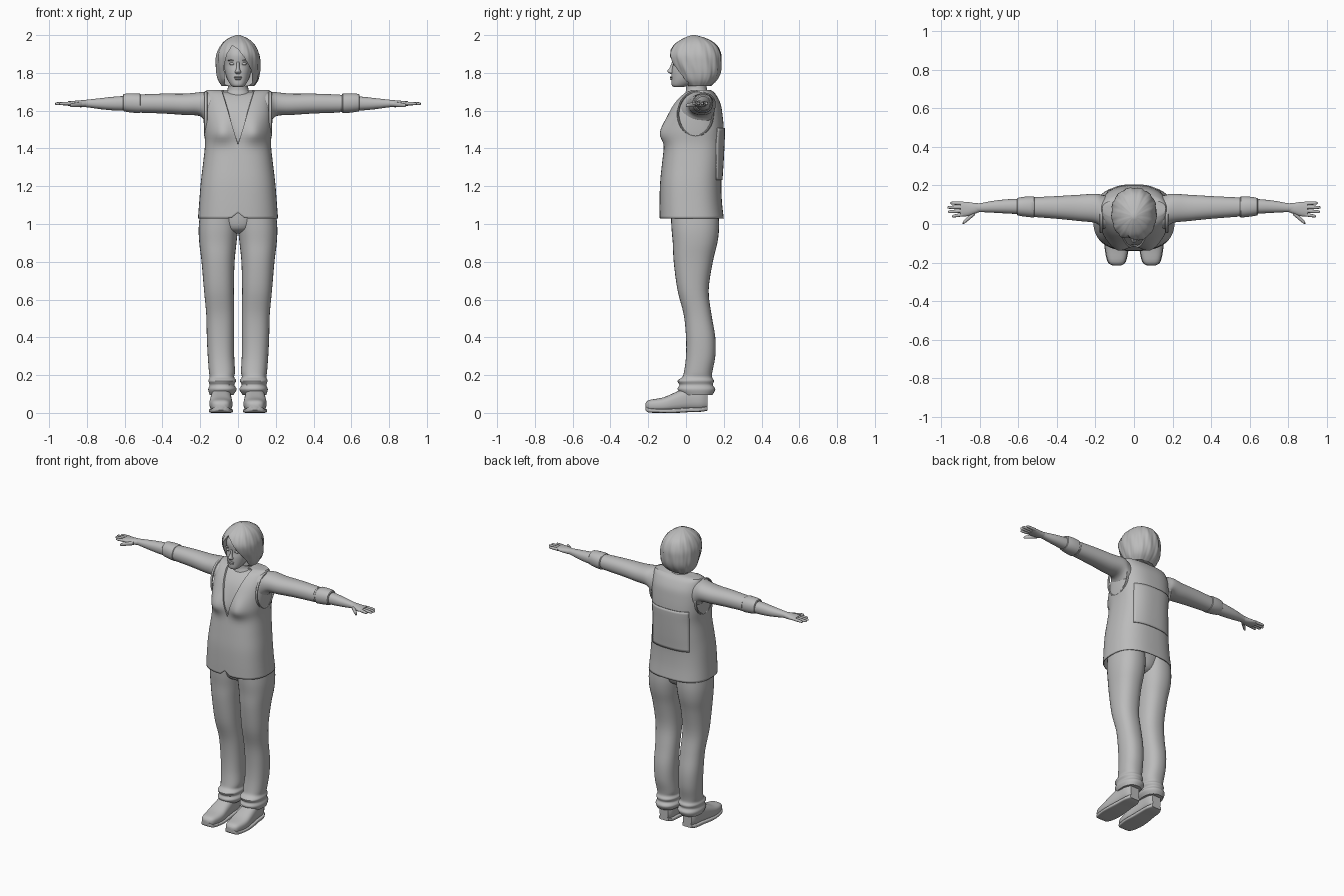
import bpy, bmesh, math
from mathutils import Vector

if "Cube" in bpy.data.objects:
    bpy.data.objects.remove(bpy.data.objects["Cube"])

grey = bpy.data.materials.new("plain grey")
grey.use_nodes = True
grey.diffuse_color = (0.5, 0.5, 0.5, 1)
grey.node_tree.nodes["Principled BSDF"].inputs["Base Color"].default_value = (0.5, 0.5, 0.5, 1)


def finish(obj, mirror=False, angle=40):
    """Material, shading and optional mirroring across x."""
    obj.data.materials.clear()
    obj.data.materials.append(grey)
    bpy.ops.object.select_all(action='DESELECT')
    obj.select_set(True)
    bpy.context.view_layer.objects.active = obj
    bpy.ops.object.shade_smooth_by_angle(angle=math.radians(angle))
    if mirror:
        obj.modifiers.new("mirror", 'MIRROR').use_mirror_merge = False
    return obj


def to_object(name, bm):
    bmesh.ops.recalc_face_normals(bm, faces=bm.faces)
    mesh = bpy.data.meshes.new(name)
    bm.to_mesh(mesh)
    bm.free()
    obj = bpy.data.objects.new(name, mesh)
    bpy.context.collection.objects.link(obj)
    return obj


def smooth_rings(rings, steps):
    """Catmull-Rom interpolation of the ring measurements."""
    out, last = [], len(rings) - 1
    for i in range(last):
        a, b, c, d = (rings[min(max(k, 0), last)] for k in (i - 1, i, i + 1, i + 2))
        for s in range(steps):
            t = s / steps
            out.append([0.5 * (2 * q + (r - p) * t + (2 * p - 5 * q + 4 * r - s4) * t * t
                               + (3 * q - p - 3 * r + s4) * t ** 3)
                        for p, q, r, s4 in zip(a, b, c, d)])
    return out + [list(rings[last])]


def loft(rings, axis='z', power=2.2, sides=32, steps=4, deform=None, open_start=False):
    """Skin of ring sections (position, a min, a max, b min, b max) along an axis."""
    bm = bmesh.new()
    loops = []
    for t, a0, a1, b0, b1 in smooth_rings(rings, steps):
        loop = []
        for k in range(sides):
            ang = 2 * math.pi * k / sides
            c, s = math.cos(ang), math.sin(ang)
            a = (a0 + a1) / 2 + (a1 - a0) / 2 * math.copysign(abs(c) ** (2 / power), c)
            b = (b0 + b1) / 2 + (b1 - b0) / 2 * math.copysign(abs(s) ** (2 / power), s)
            co = Vector({'z': (a, b, t), 'x': (t, a, b), 'y': (a, t, b)}[axis])
            if deform:
                co = deform(co, ang)
            loop.append(bm.verts.new(co))
        loops.append(loop)
    for low, high in zip(loops, loops[1:]):
        for k in range(sides):
            n = (k + 1) % sides
            bm.faces.new((low[k], low[n], high[n], high[k]))
    if not open_start:
        bm.faces.new(loops[0])
    bm.faces.new(loops[-1])
    bmesh.ops.recalc_face_normals(bm, faces=bm.faces)
    return bm


def ball(name, loc, size, mirror=False):
    bm = bmesh.new()
    bmesh.ops.create_uvsphere(bm, u_segments=16, v_segments=10, radius=1)
    for v in bm.verts:
        v.co = Vector(v.co[i] * size[i] + loc[i] for i in range(3))
    return finish(to_object(name, bm), mirror)


# Vest with bust, V neck and open hem
def bust(co, ang):
    if co.y < 0.02:
        spread = 0.05 if co.z < 1.48 else 0.085
        co.y -= 0.036 * math.exp(-((abs(co.x) - 0.085) / 0.06) ** 2
                                 - ((co.z - 1.48) / spread) ** 2)
    if co.y < 0 and co.z < 1.08:
        co.z += 0.03 * math.exp(-(co.x / 0.02) ** 2)
    return co


bm = loft([(1.03, -.212, .212, -.14, .2), (1.12, -.205, .205, -.14, .19),
           (1.22, -.197, .197, -.137, .187), (1.32, -.185, .185, -.127, .193),
           (1.42, -.175, .175, -.115, .198), (1.5, -.18, .18, -.108, .2),
           (1.58, -.182, .182, -.09, .193), (1.64, -.178, .178, -.062, .182),
           (1.69, -.172, .172, -.015, .155), (1.71, -.165, .165, .03, .13)],
          power=2.6, sides=64, steps=5, deform=bust, open_start=True)
slope = 0.3
for side in (1, -1):
    front = [f for f in bm.faces if f.calc_center_median().y < 0.03 and f.calc_center_median().z > 1.38]
    geom = set(front) | {e for f in front for e in f.edges} | {v for f in front for v in f.verts}
    bmesh.ops.bisect_plane(bm, geom=list(geom), plane_co=(0, 0, 1.42), plane_no=(side, 0, -slope))
neckline = []
for f in bm.faces:
    c = f.calc_center_median()
    if c.y < 0.03 and c.z > 1.42 and abs(c.x) < (c.z - 1.42) * slope and f.normal.y < -0.1:
        neckline.append(f)
bmesh.ops.inset_region(bm, faces=neckline, thickness=0.003, depth=-0.01)
vest = finish(to_object("vest", bm))
shell = vest.modifiers.new("shell", 'SOLIDIFY')
shell.thickness = 0.006

# Back panel laid onto the vest
bm = bmesh.new()
bmesh.ops.create_grid(bm, x_segments=20, y_segments=16, size=1)
for v in bm.verts:
    v.co = Vector((v.co.x * 0.14, 0.3, 1.37 + v.co.y * 0.137))
panel = finish(to_object("back_panel", bm))
wrap = panel.modifiers.new("wrap", 'SHRINKWRAP')
wrap.target = vest
wrap.wrap_method = 'PROJECT'
wrap.use_project_y = True
wrap.use_positive_direction = False
wrap.use_negative_direction = True
wrap.offset = 0.006
panel.modifiers.new("thickness", 'SOLIDIFY').thickness = 0.006

# Armhole trim
bpy.ops.mesh.primitive_torus_add(major_segments=40, minor_segments=8, major_radius=1, minor_radius=.06)
trim = bpy.context.object
trim.name = "armhole_trim"
for v in trim.data.vertices:
    x, y, z = v.co
    v.co = (0.17 + z * 0.15, 0.05 + y * 0.092, 1.582 + x * 0.115)
finish(trim, True)

# Sleeves, cuffs and forearms
finish(to_object("sleeve", loft(
    [(.1, -.03, .14, 1.48, 1.69), (.16, -.025, .15, 1.52, 1.7), (.2, .005, .157, 1.57, 1.698),
     (.28, .015, .152, 1.577, 1.69), (.4, .027, .145, 1.585, 1.69), (.54, .038, .138, 1.59, 1.685)],
    'x')), True)
for side, start in ((1, .555), (-1, .52)):
    label = "left" if side > 0 else "right"
    cuff = [(-.03, .04, .137, 1.594, 1.684), (-.004, .04, .137, 1.594, 1.684), (0, .034, .143, 1.587, 1.69),
            (.045, .038, .142, 1.59, 1.692), (.085, .045, .135, 1.597, 1.688), (.088, .055, .125, 1.607, 1.678)]
    finish(to_object(label + "_cuff", loft([(side * (start + r[0]), *r[1:]) for r in cuff], 'x', steps=2)))
finish(to_object("forearm", loft(
    [(.5, .048, .132, 1.6, 1.68), (.63, .053, .13, 1.6, 1.676), (.72, .058, .122, 1.607, 1.667),
     (.8, .062, .108, 1.618, 1.658), (.83, .06, .108, 1.62, 1.655)], 'x')), True)

# Hands
finish(to_object("palm", loft(
    [(.8, .063, .107, 1.62, 1.656), (.835, .05, .11, 1.618, 1.655), (.87, .04, .115, 1.622, 1.652),
     (.9, .04, .115, 1.626, 1.65)], 'x')), True)


def digit(name, start, end, r):
    rings = []
    for f, w in ((0, 1), (.4, .95), (.75, .85), (.94, .65), (1, .2)):
        x, y, z = Vector(start).lerp(Vector(end), f)
        rings.append((x, y - r * w, y + r * w, z - r * w, z + r * w))
    finish(to_object(name, loft(rings, 'x', sides=12, steps=2)), True)


for i, tip in enumerate((.945, .967, .97, .955)):
    digit(("little", "ring", "middle", "index")[3 - i] + "_finger",
          (.885, .05 + i * .019, 1.638), (tip, .04 + i * .023, 1.637), .0095)
digit("thumb", (.825, .06, 1.634), (.89, .004, 1.628), .013)

# Trousers with bunched hems
finish(to_object("trouser_leg", loft(
    [(1.07, 0, .2, -.08, .172), (.98, .0, .208, -.077, .175), (.9, .008, .205, -.07, .166),
     (.8, .018, .193, -.065, .142), (.65, .022, .18, -.045, .12), (.52, .02, .168, -.012, .135),
     (.4, .02, .165, 0, .155), (.3, .02, .16, 0, .155), (.22, .016, .154, -.01, .14),
     (.19, .02, .15, -.02, .138), (.17, .01, .157, -.045, .148), (.148, .02, .15, -.035, .142),
     (.125, .007, .158, -.045, .155), (.095, .025, .15, -.02, .14)], power=2.3)), True)
finish(to_object("trouser_seat", loft(
    [(.95, -.04, .04, -.01, .09), (.98, -.1, .1, -.062, .14), (1.07, -.15, .15, -.075, .165)])))

# Shoes
shoe = [(-.215, .07, .11, .022, .05), (-.195, .045, .135, .01, .068), (-.12, .03, .15, .005, .082),
        (-.05, .033, .148, .008, .112), (.02, .037, .14, .012, .14), (.08, .04, .135, .014, .14),
        (.113, .055, .12, .02, .12)]
finish(to_object("shoe", loft(shoe, 'y', power=2.7)), True)
finish(to_object("shoe_sole", loft(
    [(y, a - .003, b + .003, max(lo - .008, 0), lo + .016) for y, a, b, lo, hi in shoe],
    'y', power=5)), True)

# Neck and head
finish(to_object("neck", loft(
    [(1.64, -.075, .075, -.02, .14), (1.69, -.066, .066, -.005, .12), (1.72, -.054, .054, .0, .11),
     (1.8, -.054, .054, -.01, .11)])))
finish(to_object("head", loft(
    [(1.724, -.022, .022, -.062, -.02), (1.735, -.038, .038, -.075, .02), (1.765, -.056, .056, -.077, .07),
     (1.81, -.07, .07, -.076, .12), (1.845, -.074, .074, -.07, .14), (1.9, -.076, .076, -.072, .15),
     (1.95, -.06, .06, -.04, .13), (1.97, -.03, .03, .0, .1)])))
finish(to_object("nose", loft(
    [(1.793, -.01, .01, -.08, -.06), (1.803, -.017, .017, -.094, -.055), (1.812, -.013, .013, -.098, -.055),
     (1.83, -.008, .008, -.085, -.055), (1.86, -.007, .007, -.074, -.055)], sides=16)))
ball("upper_lip", (0, -.077, 1.777), (.022, .009, .005))
ball("lower_lip", (0, -.076, 1.768), (.018, .009, .006))
ball("eye", (.032, -.06, 1.848), (.015, .01, .007), True)
ball("brow", (.034, -.061, 1.866), (.02, .009, .004), True)


# Bobbed hair with strand ridges and a side-swept fringe
def strands(co, ang):
    wave = math.sin(13 * ang + 22 * co.z) + 0.5 * math.sin(29 * ang - 15 * co.z)
    k = 1 + 0.016 * wave
    return Vector((co.x * k, 0.05 + (co.y - 0.05) * k, co.z))


hair = to_object("hair", loft(
    [(1.73, -.085, .085, .0, .13), (1.76, -.105, .105, -.03, .162), (1.8, -.115, .115, -.052, .182),
     (1.85, -.117, .117, -.078, .188), (1.9, -.112, .112, -.088, .185), (1.95, -.088, .088, -.062, .16),
     (1.982, -.052, .052, -.015, .11), (2, -.01, .01, .03, .05)],
    sides=96, deform=strands))
outline = [(-.03, 1.945), (-.058, 1.9), (-.073, 1.84), (-.072, 1.7), (.078, 1.7),
           (.078, 1.78), (.066, 1.825), (.035, 1.88), (0, 1.925)]
bm = bmesh.new()
face = bm.faces.new([bm.verts.new((x, -.2, z)) for x, z in outline])
pushed = bmesh.ops.extrude_face_region(bm, geom=[face])
bmesh.ops.translate(bm, vec=(0, .21, 0), verts=[g for g in pushed["geom"] if isinstance(g, bmesh.types.BMVert)])
cutter = to_object("face_opening_cutter", bm)
cutter.hide_render = True
cut = hair.modifiers.new("opening", 'BOOLEAN')
cut.operation = 'DIFFERENCE'
cut.object = cutter
bpy.context.view_layer.objects.active = hair
hair.select_set(True)
bpy.ops.object.modifier_apply(modifier=cut.name)
bpy.data.objects.remove(cutter)
finish(hair)
